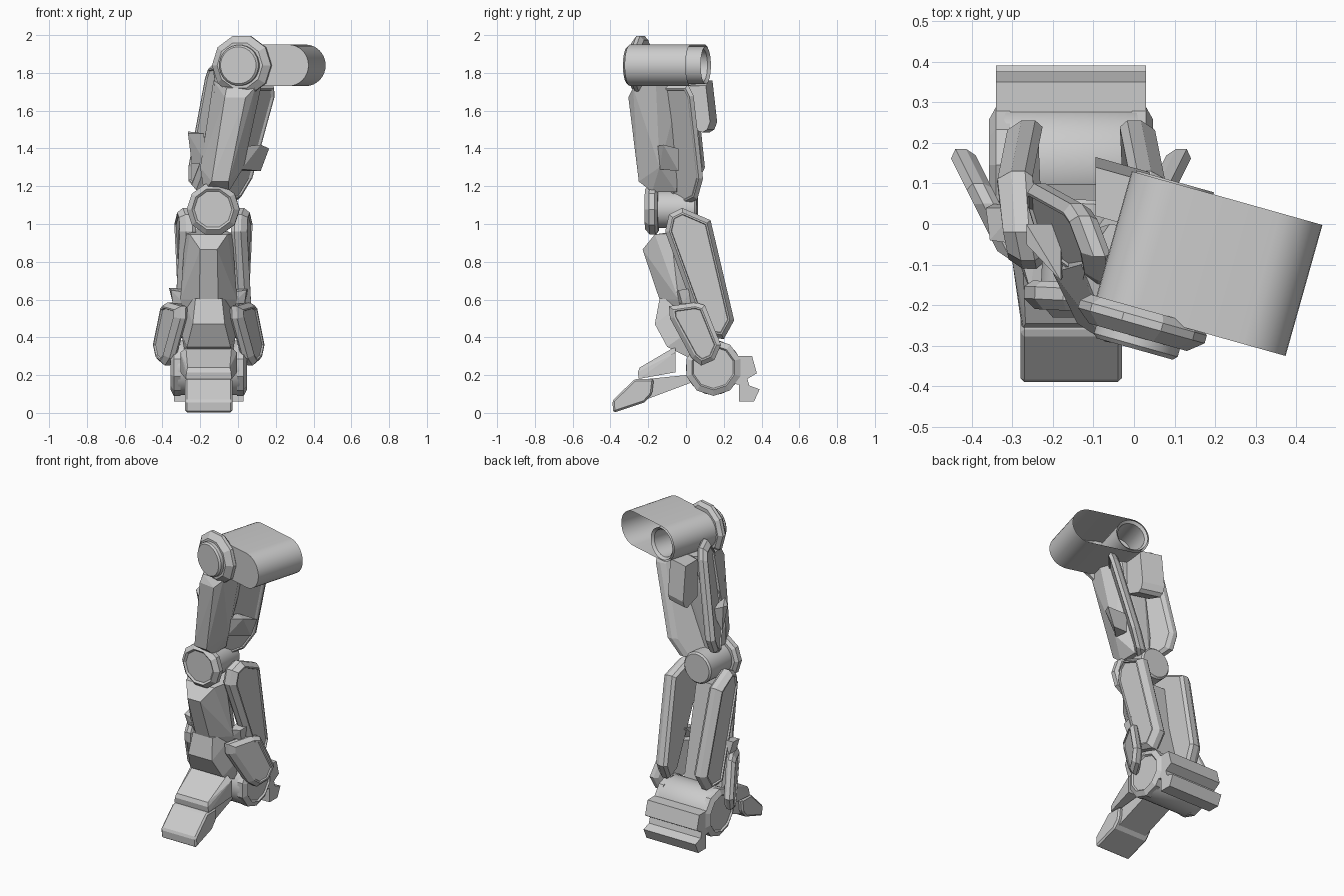
import bpy, bmesh, math
from mathutils import Vector

if "Cube" in bpy.data.objects:
    bpy.data.objects.remove(bpy.data.objects["Cube"], do_unlink=True)

grey = bpy.data.materials.new("light grey metal")
grey.use_nodes = True
grey.diffuse_color = (0.6, 0.6, 0.6, 1)
grey.node_tree.nodes["Principled BSDF"].inputs["Base Color"].default_value = (0.6, 0.6, 0.6, 1)

CX = -0.155                                  # centre plane of shin and foot
YAW = Vector((0.27, 0.96, 0)).normalized()   # hip axis
SIDE = Vector((YAW.y, -YAW.x, 0))
UP = Vector((0, 0, 1))


def finish(name, bm, smooth=False, bevel=0):
    bmesh.ops.recalc_face_normals(bm, faces=bm.faces)
    mesh = bpy.data.meshes.new(name)
    bm.to_mesh(mesh)
    bm.free()
    mesh.materials.append(grey)
    ob = bpy.data.objects.new(name, mesh)
    bpy.context.collection.objects.link(ob)
    if bevel:
        mod = ob.modifiers.new("edge", "BEVEL")
        mod.width, mod.segments = bevel, 1
    if smooth:
        bpy.ops.object.select_all(action="DESELECT")
        ob.select_set(True)
        bpy.context.view_layer.objects.active = ob
        bpy.ops.object.shade_smooth_by_angle()
    return ob


def loft(name, rings, caps=(True, True), **kw):
    """Skin a list of equal-sized point rings."""
    bm = bmesh.new()
    loops = [[bm.verts.new(p) for p in ring] for ring in rings]
    n = len(loops[0])
    for a, b in zip(loops, loops[1:]):
        for i in range(n):
            j = (i + 1) % n
            bm.faces.new((a[i], a[j], b[j], b[i]))
    if caps[0]:
        bm.faces.new(loops[0])
    if caps[1]:
        bm.faces.new(loops[-1])
    return finish(name, bm, **kw)


def hull(name, pts, **kw):
    bm = bmesh.new()
    for p in pts:
        bm.verts.new(p)
    out = bmesh.ops.convex_hull(bm, input=bm.verts)
    junk = {v for v in out["geom_interior"] if isinstance(v, bmesh.types.BMVert)}
    bmesh.ops.delete(bm, geom=list(junk), context="VERTS")
    bmesh.ops.dissolve_limit(bm, angle_limit=0.03, verts=bm.verts, edges=bm.edges)
    return finish(name, bm, **kw)


def pairs(rows):
    """Left and right points about the shin centre from (half width, y, z)."""
    return [(CX + s * w, y, z) for w, y, z in rows for s in (-1, 1)]


def prism(name, poly, x0, x1, **kw):
    return loft(name, [[(x, y, z) for y, z in poly] for x in (x0, x1)], **kw)


def turned(name, centre, axis, sides, profile, caps=(True, True), spin=0.5, **kw):
    """Lathe a (distance, radius) profile round an axis."""
    axis = Vector(axis).normalized()
    u = axis.cross(UP).normalized()
    v = u.cross(axis)
    rings = []
    for d, r in profile:
        ang = [2 * math.pi * (i + spin) / sides for i in range(sides)]
        rings.append([Vector(centre) + axis * d + (u * math.cos(t) + v * math.sin(t)) * r
                      for t in ang])
    return loft(name, rings, caps, **kw)


def inset(poly, d):
    """Move each side of a convex outline inward by d."""
    pts = [Vector(p) for p in poly]
    area = sum(a.cross(b) for a, b in zip(pts, pts[1:] + pts[:1]))
    sign = 1 if area > 0 else -1
    out = []
    for i, p in enumerate(pts):
        e1, e2 = (p - pts[i - 1]).normalized(), (pts[(i + 1) % len(pts)] - p).normalized()
        n1, n2 = Vector((-e1.y, e1.x)) * sign, Vector((-e2.y, e2.x)) * sign
        out.append(p + (n1 + n2) * d / (1 + n1.dot(n2)))
    return out


def armour(name, poly, s, x_at, thick):
    """Bevelled plate with a sunken panel; x_at gives its outer surface."""
    steps = [(0.015, 1), (0, 0.75), (0, 0.35), (0.022, 0), (0.03, 0), (0.033, 0.12)]
    rings = [[(x_at(y, z) - s * thick * t, y, z) for y, z in inset(poly, d)] for d, t in steps]
    return loft(name, rings)


# Hip: long rounded housing, axle and ten-sided cap
hip = Vector((0.1, 0.1, 1.84))
R = 0.11
outline = [hip + SIDE * (0.268 + R * math.sin(t)) + UP * R * math.cos(t)
           for t in [math.pi * i / 16 for i in range(17)]]
outline += [hip - SIDE * R * math.sin(t) - UP * R * math.cos(t)
            for t in [math.pi * i / 16 for i in range(17)]]
loft("hip_housing", [outline, [p - YAW * 0.335 for p in outline]], caps=(False, True), smooth=True)
turned("hip_axle", hip, YAW, 32, [(-0.2, 0.085), (-0.01, 0.085), (0.005, 0.1), (-0.35, 0.1)],
       caps=(True, False), smooth=True)
cap = Vector((0.018, -0.25, 1.84))
turned("hip_collar", cap, YAW, 10, [(0.04, 0.14), (0.02, 0.162), (0, 0.162), (-0.03, 0.125)], spin=0)
turned("hip_cap", cap, YAW, 24, [(0, 0.108), (-0.05, 0.108), (-0.06, 0.098)], smooth=True)

# Thigh core and the box behind it
hull("thigh_core", [
    (-0.07, -0.29, 1.67), (0.04, -0.305, 1.67), (-0.14, -0.245, 1.225), (-0.05, -0.25, 1.225),
    (-0.06, -0.27, 1.72), (0.09, -0.28, 1.72), (-0.13, -0.1, 1.76), (0.13, -0.16, 1.76),
    (-0.2, -0.12, 1.3), (0.03, -0.14, 1.3), (-0.06, 0, 1.76), (0.08, -0.02, 1.76),
    (-0.15, -0.03, 1.3), (-0.03, -0.05, 1.3), (-0.18, -0.15, 1.17), (-0.05, -0.18, 1.17),
    (-0.14, -0.03, 1.17), (-0.05, -0.05, 1.17)])
box = Vector((-0.095, 0, 0))
hull("thigh_rear_box", [box + SIDE * w + UP * z + Vector((0, y, 0)) for w in (0, 0.14) for y, z in (
    (0.02, 1.76), (0.14, 1.76), (0.165, 1.54), (0.15, 1.5), (0.125, 1.485), (0.02, 1.52))])

# Thigh armour, splayed outward at the back
armour("thigh_plate_outer",
       [(-0.16, 1.74), (0.01, 1.74), (0.04, 1.68), (0.09, 1.24), (0.06, 1.13),
        (-0.02, 1.09), (-0.09, 1.13), (-0.13, 1.4)],
       1, lambda y, z: 0.195 + 0.85 * y + 0.37 * (z - 1.72), 0.075)
armour("thigh_plate_inner",
       [(-0.14, 1.78), (-0.08, 1.85), (0.02, 1.84), (0.05, 1.78), (0.1, 1.3),
        (0.06, 1.21), (-0.02, 1.18), (-0.1, 1.3), (-0.16, 1.7)],
       -1, lambda y, z: -0.16 - 0.36 * y + 0.15 * (z - 1.8), 0.07)
hull("thigh_flap_outer", [(0.03, -0.16, 1.41), (0.12, -0.12, 1.42), (0.165, -0.04, 1.4), (0.02, -0.14, 1.29),
                          (0.12, -0.04, 1.28), (0.02, -0.04, 1.4), (0.02, -0.04, 1.28)])
hull("thigh_flap_inner", [(-0.265, 0.0, 1.49), (-0.265, -0.05, 1.48), (-0.18, -0.14, 1.48),
                          (-0.245, -0.02, 1.32), (-0.17, -0.12, 1.32), (-0.18, 0, 1.45)])

# Knee: barrel with ten-sided collar
knee = (-0.13, -0.16, 1.078)
turned("knee_barrel", knee, (0.05, 1, 0), 32, [(0, 0.1), (0.21, 0.1), (0.22, 0.09)], smooth=True)
turned("knee_collar", knee, (0.05, 1, 0), 10,
       [(0.015, 0.12), (0, 0.14), (-0.03, 0.14), (-0.055, 0.112), (-0.045, 0.1)], spin=0)

# Shin core and lower shin guard
hull("shin_core", pairs([
    (0.1, -0.165, 0.945), (0.045, -0.23, 0.865), (0.05, -0.14, 0.6), (0.125, -0.08, 0.95),
    (0.15, -0.04, 0.6), (0.08, 0.0, 0.97), (0.08, 0.06, 0.55), (0.1, 0.1, 0.36), (0.1, 0.02, 0.36)]))
hull("shin_guard", pairs([
    (0.07, -0.14, 0.605), (0.085, -0.165, 0.47), (0.115, -0.1, 0.35), (0.13, 0, 0.6),
    (0.145, 0, 0.42), (0.12, 0.04, 0.28)]))

# Calf plates, ankle fenders and small flaps on both sides
for side, s in (("left", 1), ("right", -1)):
    armour("calf_plate_" + side,
           [(-0.09, 1.05), (-0.02, 1.085), (0.13, 1.02), (0.255, 0.49), (0.2, 0.39),
            (0.09, 0.41), (-0.11, 0.96)],
           s, lambda y, z: CX + 0.025 + s * (0.212 - 0.2 * abs(y - 0.08)), 0.085)
    armour("ankle_fender_" + side,
           [(-0.09, 0.565), (0.05, 0.585), (0.1, 0.57), (0.185, 0.36), (0.15, 0.28),
            (0.08, 0.25), (0.03, 0.29), (-0.085, 0.5)],
           s, lambda y, z: CX + s * (0.17 + 0.5 * (y + 0.09)), 0.065)
    hull("shin_flap_" + side, [(CX + s * w, y, z) for w, y, z in (
        (0.2, -0.04, 0.65), (0.21, 0.04, 0.66), (0.13, -0.05, 0.64), (0.13, 0.04, 0.66),
        (0.19, -0.02, 0.58), (0.19, 0.05, 0.58), (0.13, -0.04, 0.58))])

# Ankle drum with chamfered hubs
ankle = (CX, 0.145, 0.24)
turned("ankle_drum", ankle, (1, 0, 0), 32, [(-0.185, 0.135), (-0.16, 0.145), (0.16, 0.145), (0.185, 0.135)],
       smooth=True)
for side, s in (("left", 1), ("right", -1)):
    turned("ankle_hub_" + side, ankle, (s, 0, 0), 10,
           [(0.15, 0.15), (0.185, 0.15), (0.202, 0.118), (0.192, 0.11)])

# Heel block with a stepped groove
prism("heel_block", [(0.2, 0.3), (0.35, 0.3), (0.375, 0.21), (0.325, 0.18), (0.335, 0.145),
                     (0.39, 0.125), (0.36, 0.06), (0.28, 0.06), (0.28, 0.15), (0.2, 0.16)],
      CX - 0.185, CX + 0.185)

# Foot: instep guard, linking wedge and toe
hull("instep_guard", pairs([
    (0.12, -0.055, 0.345), (0.15, -0.055, 0.32), (0.15, -0.055, 0.215), (0.122, -0.25, 0.18),
    (0.118, -0.255, 0.215), (0.112, -0.245, 0.24), (0.12, -0.075, 0.34)]))
prism("foot_link", [(-0.2, 0.18), (0.0, 0.2), (0.05, 0.17), (0.0, 0.15), (-0.2, 0.075)],
      CX - 0.1, CX + 0.1)
prism("toe", [(-0.17, 0.18), (-0.18, 0.1), (-0.22, 0.055), (-0.385, 0), (-0.39, 0.065), (-0.27, 0.18)],
      CX - 0.125, CX + 0.125, bevel=0.01)
